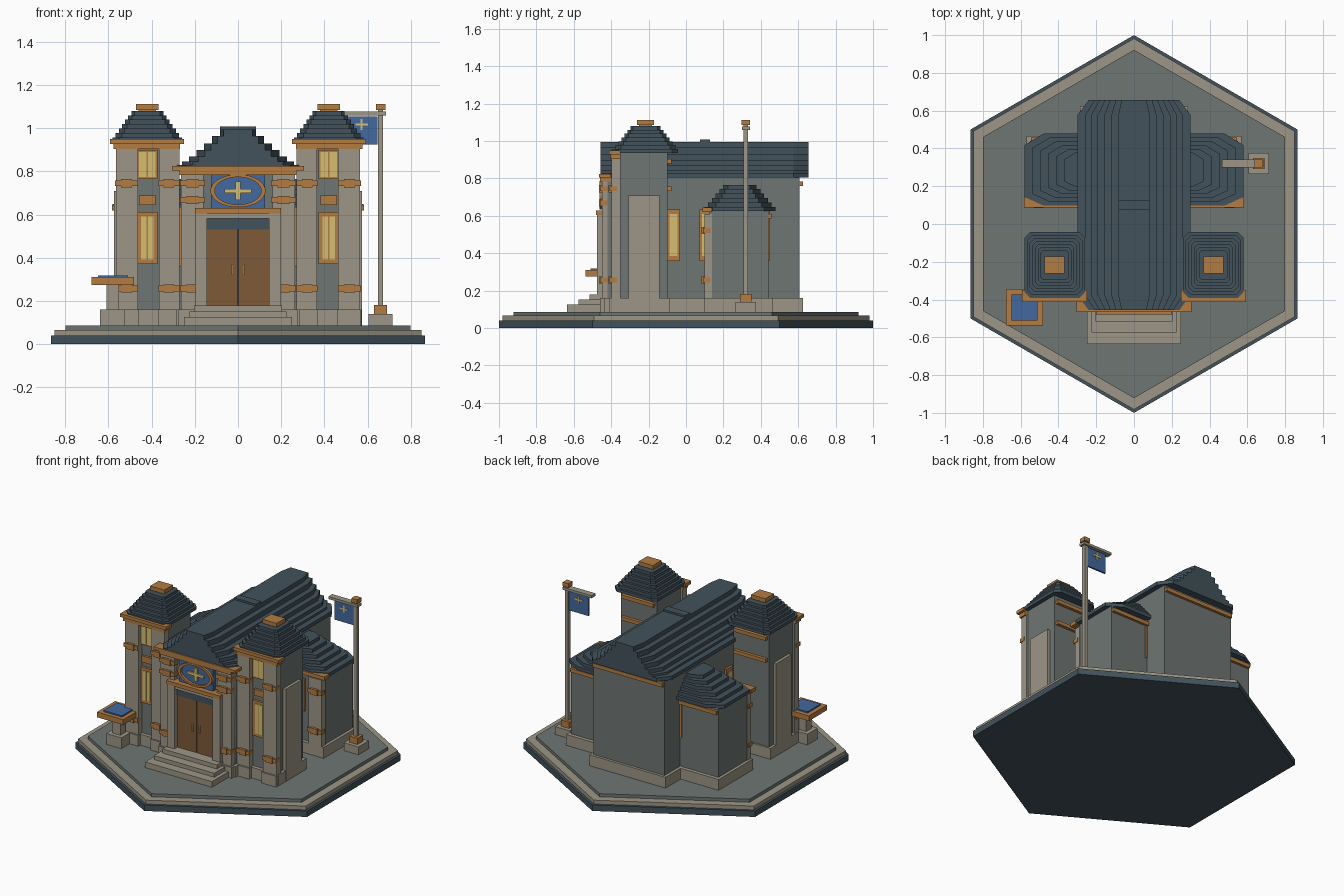
import bpy, math


def material(name, r, g, b):
    m = bpy.data.materials.new(name)
    lin = lambda c: ((c / 255 + 0.055) / 1.055) ** 2.4
    m.diffuse_color = (lin(r), lin(g), lin(b), 1)
    return m


SLATE = material("slate", 66, 82, 91)
STONE = material("pale stone", 156, 150, 134)
WALL = material("grey wall", 110, 118, 115)
BRONZE = material("bronze trim", 178, 124, 66)
WOOD = material("door wood", 126, 90, 56)
BLUE = material("blue", 66, 104, 158)
GOLD = material("gold", 214, 190, 112)


def prism(name, pts, z0, z1, mat, mirror=False):
    """Extrude an anticlockwise outline from z0 to z1; optionally repeat at -x."""
    n = len(pts)
    verts, faces = [], []
    for s in ((1, -1) if mirror else (1,)):
        o = len(verts)
        ring = pts if s == 1 else [(-x, y) for x, y in reversed(pts)]
        verts += [(x, y, z) for z in (z0, z1) for x, y in ring]
        faces += [list(range(o + n - 1, o - 1, -1)), list(range(o + n, o + 2 * n))]
        faces += [(o + i, o + (i + 1) % n, o + n + (i + 1) % n, o + n + i) for i in range(n)]
    me = bpy.data.meshes.new(name)
    me.from_pydata(verts, [], faces)
    me.materials.append(mat)
    ob = bpy.data.objects.new(name, me)
    bpy.context.collection.objects.link(ob)
    return ob


def box(name, x0, x1, y0, y1, z0, z1, mat, mirror=False):
    return prism(name, [(x0, y0), (x1, y0), (x1, y1), (x0, y1)], z0, z1, mat, mirror)


def octagon(cx, cy, hx, hy, fx, fy):
    """Rectangle with corners cut by fx, fy."""
    a, b = hx - fx, hy - fy
    return [(cx + x, cy + y) for x, y in
            ((-a, -hy), (a, -hy), (hx, -b), (hx, b), (a, hy), (-a, hy), (-hx, b), (-hx, -b))]


def front_window(name, cx, w, z0, z1, y, border, mirror=True):
    """Bronze frame with two gold panes, facing -y."""
    box(name + "_frame", cx - w, cx + w, y - 0.015, y + 0.02, z0, z1, BRONZE, mirror)
    for a, b in ((cx - w + border, cx - 0.003), (cx + 0.003, cx + w - border)):
        box(name + "_pane", a, b, y - 0.019, y, z0 + border, z1 - border, GOLD, mirror)


def clasp(name, x0, x1, y, z, mirror=True):
    """Bronze band with a thicker middle block."""
    box(name, x0, x1, y - 0.01, y + 0.03, z - 0.013, z + 0.013, BRONZE, mirror)
    m, w = (x0 + x1) / 2, (x1 - x0) * 0.25
    box(name + "_block", m - w, m + w, y - 0.016, y + 0.03, z - 0.019, z + 0.019, BRONZE, mirror)


# Hexagonal base
for name, r, z0, z1, mat in (("base_slab", 1, 0, 0.04, SLATE), ("base_rim", 0.982, 0.04, 0.066, STONE),
                             ("base_paving", 0.922, 0.066, 0.087, WALL)):
    prism(name, [(r * math.cos(math.radians(a)), r * math.sin(math.radians(a)))
                 for a in range(30, 390, 60)], z0, z1, mat)

# Main hall
box("hall_walls", -0.265, 0.265, -0.42, 0.607, 0.08, 0.82, WALL)
box("hall_plinth", -0.285, 0.285, -0.435, 0.625, 0.08, 0.16, STONE)
box("hall_back_trim", -0.26, 0.26, 0.6, 0.625, 0.76, 0.785, BRONZE)
z = 0.805
for hx, top in ((0.3, 0.83), (0.26, 0.845), (0.228, 0.87), (0.192, 0.9), (0.157, 0.93), (0.12, 0.965), (0.083, 0.995)):
    prism("hall_roof_layer", octagon(0, 0.1, hx, 0.556, hx * 0.2, 0.08), z, top, SLATE)
    z = top
box("ridge_block", -0.083, 0.083, 0.075, 0.128, 0.98, 1.008, SLATE)
for y in (-0.067, 0.108, 0.41):
    box("hall_window_frame", 0.25, 0.28, y - 0.036, y + 0.036, 0.36, 0.635, BRONZE, True)
    box("hall_window_pane", 0.25, 0.284, y - 0.022, y + 0.022, 0.385, 0.61, GOLD, True)

# Hall front: pilasters, cornice and bands
box("front_pilaster", 0.16, 0.265, -0.45, -0.40, 0.08, 0.79, STONE, True)
box("front_pilaster_base", 0.155, 0.275, -0.46, -0.40, 0.08, 0.16, STONE, True)
box("front_cornice", -0.305, 0.305, -0.465, -0.40, 0.805, 0.824, BRONZE)
box("front_cornice_lower", -0.27, 0.27, -0.46, -0.40, 0.783, 0.805, BRONZE)
for z in (0.745, 0.668, 0.258):
    clasp("front_band", 0.153, 0.268, -0.45, z)

# Doorway
box("door_jamb", 0.143, 0.198, -0.475, -0.42, 0.08, 0.61, STONE, True)
box("door_head", -0.198, 0.198, -0.47, -0.42, 0.583, 0.61, STONE)
box("door_transom", -0.145, 0.145, -0.445, -0.42, 0.53, 0.585, SLATE)
box("door_gap", -0.145, 0.145, -0.435, -0.42, 0.17, 0.53, SLATE)
box("door_leaf", 0.002, 0.143, -0.442, -0.42, 0.17, 0.53, WOOD, True)
box("door_handle", 0.022, 0.03, -0.455, -0.44, 0.32, 0.37, GOLD, True)
box("door_lintel", -0.2, 0.2, -0.48, -0.42, 0.605, 0.63, BRONZE)
for i, (hx, y, top) in enumerate(((0.25, -0.635, 0.125), (0.225, -0.575, 0.152), (0.203, -0.515, 0.18))):
    box("entrance_step", -hx, hx, y, -0.42, 0.08, top, STONE)

# Emblem panel with an oval ring and cross
box("emblem_panel", -0.126, 0.126, -0.445, -0.41, 0.63, 0.785, BLUE)
N = 32
rv = [(r * math.cos(2 * math.pi * i / N) * 0.128, y, 0.71 + r * math.sin(2 * math.pi * i / N) * 0.076)
      for r, y in ((1, -0.44), (1, -0.462), (0.84, -0.462), (0.84, -0.44)) for i in range(N)]
rf = [(k * N + i, k * N + (i + 1) % N, (k + 1) % 4 * N + (i + 1) % N, (k + 1) % 4 * N + i)
      for k in range(4) for i in range(N)]
me = bpy.data.meshes.new("emblem_ring")
me.from_pydata(rv, [], rf)
me.materials.append(BRONZE)
bpy.context.collection.objects.link(bpy.data.objects.new("emblem_ring", me))
box("emblem_cross_bar", -0.062, 0.062, -0.455, -0.44, 0.701, 0.719, GOLD)
box("emblem_cross_post", -0.012, 0.012, -0.454, -0.44, 0.667, 0.753, GOLD)

# Twin towers
TX, TY = 0.42, -0.217
box("tower_walls", 0.285, 0.553, -0.36, -0.098, 0.08, 0.95, WALL, True)
box("tower_plinth", 0.272, 0.572, -0.385, -0.085, 0.08, 0.16, STONE, True)
box("tower_buttress", 0.54, 0.573, -0.308, -0.142, 0.08, 0.71, STONE, True)
for a, b in ((0.272, 0.366), (0.464, 0.566)):
    box("tower_pilaster", a, b, -0.398, -0.35, 0.08, 0.91, STONE, True)
    box("tower_pilaster_base", a - 0.004, b + 0.004, -0.408, -0.35, 0.08, 0.16, STONE, True)
    for z in (0.745, 0.258):
        clasp("tower_band", a, b + 0.003, -0.398, z)
front_window("tower_lower_window", TX, 0.048, 0.372, 0.612, -0.36, 0.02)
front_window("tower_upper_window", TX, 0.048, 0.765, 0.9, -0.36, 0.009)
box("tower_plaque", 0.382, 0.458, -0.375, -0.35, 0.645, 0.688, BRONZE, True)
box("tower_cornice", 0.25, 0.593, -0.412, -0.35, 0.928, 0.95, BRONZE, True)
box("tower_cornice_lower", 0.268, 0.576, -0.404, -0.35, 0.903, 0.928, BRONZE, True)
for z in (0.745, 0.893):
    box("tower_back_trim", 0.30, 0.54, -0.105, -0.078, z - 0.012, z + 0.012, BRONZE, True)
z = 0.937
for i in range(7):
    h = 0.161 - i * 0.0145
    prism("tower_roof_layer", octagon(TX, TY, h, h * 1.09, h * 0.2, h * 0.2), z, z + 0.0205, SLATE, True)
    z += 0.0205
box("tower_cap", TX - 0.053, TX + 0.053, TY - 0.046, TY + 0.046, 1.085, 1.112, BRONZE, True)
box("tower_cap_neck", TX - 0.04, TX + 0.04, TY - 0.035, TY + 0.035, 1.07, 1.09, BRONZE, True)

# Side wings
box("wing_walls", 0.2, 0.55, 0.125, 0.44, 0.08, 0.63, WALL, True)
box("wing_plinth", 0.2, 0.57, 0.1, 0.465, 0.08, 0.16, STONE, True)
box("wing_pilaster", 0.455, 0.555, 0.1, 0.14, 0.08, 0.61, STONE, True)
for z in (0.522, 0.258):
    clasp("wing_band", 0.452, 0.56, 0.1, z)
box("wing_front_cornice", 0.28, 0.583, 0.088, 0.14, 0.62, 0.645, BRONZE, True)
box("wing_back_trim", 0.26, 0.545, 0.43, 0.457, 0.585, 0.61, BRONZE, True)
front_window("wing_window", 0.37, 0.048, 0.36, 0.58, 0.125, 0.018)
z = 0.625
for i in range(6):
    h, end = 0.19 - i * 0.02, 0.58 - i * 0.042
    c = 0.1 - i * 0.008
    prism("wing_roof_layer", [(0.1, 0.288 - h), (end - c, 0.288 - h), (end, 0.288 - h + c * 0.45),
                              (end, 0.288 + h - c * 0.6), (end - c, 0.288 + h), (0.1, 0.288 + h)],
          z, z + 0.0235, SLATE, True)
    z += 0.0235

# Plaque stand at front left
box("stand_base", -0.638, -0.525, -0.495, -0.385, 0.08, 0.16, STONE)
box("stand_post", -0.61, -0.552, -0.468, -0.412, 0.16, 0.28, STONE)
box("stand_table", -0.678, -0.482, -0.537, -0.343, 0.275, 0.31, BRONZE)
box("stand_panel", -0.648, -0.51, -0.51, -0.372, 0.305, 0.319, BLUE)

# Flagpole
PX, PY = 0.66, 0.32
box("pole_base", PX - 0.055, PX + 0.055, PY - 0.055, PY + 0.055, 0.08, 0.14, STONE)
box("pole_collar", PX - 0.03, PX + 0.03, PY - 0.03, PY + 0.03, 0.14, 0.182, BRONZE)
box("pole_shaft", PX - 0.012, PX + 0.012, PY - 0.012, PY + 0.012, 0.18, 1.09, STONE)
box("pole_arm", 0.466, 0.685, PY - 0.021, PY + 0.021, 1.06, 1.077, STONE)
box("pole_cap", PX - 0.022, PX + 0.022, PY - 0.022, PY + 0.022, 1.085, 1.112, BRONZE)
box("flag", 0.5, 0.645, PY - 0.006, PY + 0.006, 0.925, 1.055, BLUE)
box("flag_cross_bar", 0.543, 0.601, PY - 0.011, PY + 0.011, 1.012, 1.022, GOLD)
box("flag_cross_post", 0.567, 0.577, PY - 0.01, PY + 0.01, 0.992, 1.042, GOLD)
